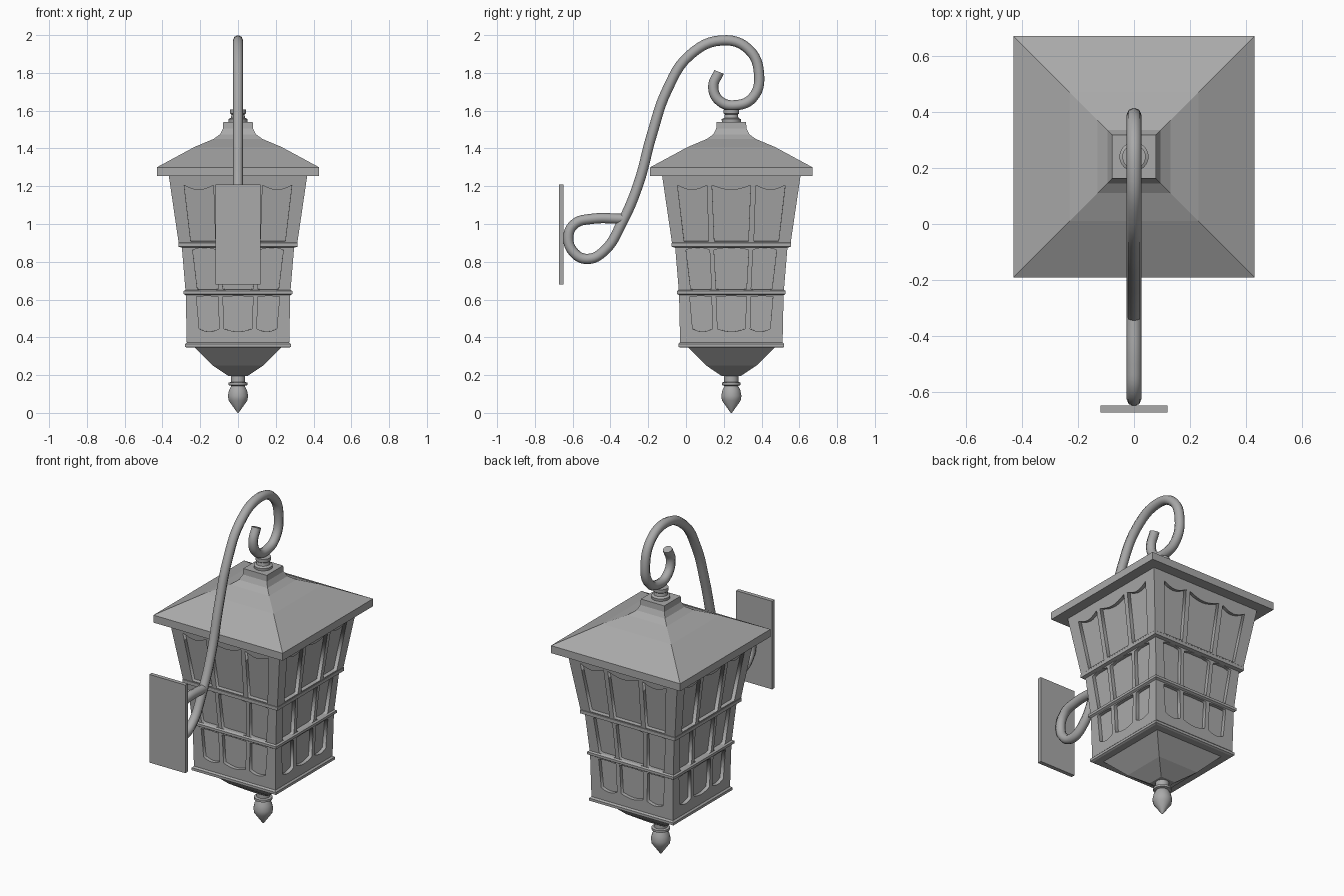
import bpy, bmesh, math
from mathutils import Matrix, Vector

cube = bpy.data.objects.get("Cube")
if cube:
    bpy.data.objects.remove(cube, do_unlink=True)

CY = 0.24  # lantern axis sits behind the wall plate

metal = bpy.data.materials.new("grey metal")
metal.use_nodes = True
colour = (0.4, 0.4, 0.4, 1)
metal.diffuse_color = colour
metal.node_tree.nodes["Principled BSDF"].inputs["Base Color"].default_value = colour


def add_object(name, data):
    ob = bpy.data.objects.new(name, data)
    data.materials.append(metal)
    bpy.context.collection.objects.link(ob)
    return ob


def add_mesh(name, bm):
    bmesh.ops.recalc_face_normals(bm, faces=bm.faces[:])
    me = bpy.data.meshes.new(name)
    bm.to_mesh(me)
    bm.free()
    return add_object(name, me)


def loft(name, profile, sides=4, smooth=False):
    """Stack rings of (half width or radius, z) around the lantern axis."""
    bm = bmesh.new()
    rings = []
    for r, z in profile:
        k = math.sqrt(2) if sides == 4 else 1
        angles = [2 * math.pi * (i + 0.5) / sides for i in range(sides)]
        rings.append([bm.verts.new((k * r * math.cos(a), CY + k * r * math.sin(a), z))
                      for a in angles])
    for low, high in zip(rings, rings[1:]):
        for i in range(sides):
            j = (i + 1) % sides
            bm.faces.new((low[i], low[j], high[j], high[i]))
    bm.faces.new(rings[0])
    bm.faces.new(rings[-1])
    ob = add_mesh(name, bm)
    if smooth:
        bpy.ops.object.select_all(action='DESELECT')
        ob.select_set(True)
        bpy.context.view_layer.objects.active = ob
        bpy.ops.object.shade_smooth_by_angle(angle=math.radians(40))
    return ob


def pane(low, high, zb, zt, bow_b, bow_t, steps=8):
    """Outline of one opening with bowed bottom and top edges."""
    pts = []
    for (a, b), z, bow in ((low, zb, bow_b), (high[::-1], zt, bow_t)):
        for i in range(steps + 1):
            t = i / steps
            pts.append((a + (b - a) * t, z + bow * math.sin(math.pi * t)))
    return pts


def lattice(name, z0, z1, h0, h1, mid, side, zb, zt, bow_b, bow_t, depth=0.022):
    """Four tilted frame plates, each with three openings."""
    length = math.hypot(z1 - z0, h1 - h0)
    outlines = [[(-h0, z0), (h0, z0), (h1, z1), (-h1, z1)]]
    (mb, mt), (sb, st) = mid, side
    outlines.append(pane((-mb, mb), (-mt, mt), zb, zt, bow_b, bow_t))
    right = pane(sb, st, zb, zt, bow_b, bow_t)
    outlines += [right, [(-x, z) for x, z in reversed(right)]]
    cu = bpy.data.curves.new(name, 'CURVE')
    cu.dimensions = '2D'
    cu.fill_mode = 'BOTH'
    cu.extrude = depth / 2
    for pts in outlines:
        sp = cu.splines.new('POLY')
        sp.points.add(len(pts) - 1)
        for p, (x, z) in zip(sp.points, pts):
            p.co = (x, (z - z0) * length / (z1 - z0), 0, 1)
        sp.use_cyclic_u = True
    up = Vector((0, h0 - h1, z1 - z0)).normalized()
    out = Vector((1, 0, 0)).cross(up)
    tilt = Matrix((Vector((1, 0, 0)), up, out)).transposed().to_4x4()
    tilt.translation = Vector((0, -h0, z0)) - out * depth / 2
    cu.materials.append(metal)
    for i, where in enumerate(("front", "left", "back", "right")):
        ob = bpy.data.objects.new(f"{name}_{where}", cu)
        bpy.context.collection.objects.link(ob)
        ob.matrix_world = (Matrix.Translation((0, CY, 0))
                           @ Matrix.Rotation(i * math.pi / 2, 4, 'Z') @ tilt)


# Roof with flared eave and flat cap
loft("roof", [(0.35, 1.255), (0.43, 1.255), (0.43, 1.30), (0.23, 1.408), (0.13, 1.45),
              (0.095, 1.475), (0.08, 1.505), (0.078, 1.54)])

# Recessed panes behind the lattices
loft("panes", [(0.25, 0.36), (0.253, 0.63), (0.255, 0.65), (0.275, 0.88),
               (0.292, 0.9), (0.343, 1.26)])

# Three tiers of window lattice
lattice("lower_lattice", 0.36, 0.64, 0.271, 0.277, (0.073, 0.08),
        ((0.10, 0.205), (0.105, 0.22)), 0.445, 0.615, -0.015, 0.003)
lattice("middle_lattice", 0.635, 0.885, 0.277, 0.298, (0.08, 0.092),
        ((0.105, 0.215), (0.115, 0.24)), 0.655, 0.863, -0.01, 0.012)
lattice("upper_lattice", 0.885, 1.26, 0.312, 0.367, (0.09, 0.102),
        ((0.12, 0.25), (0.13, 0.285)), 0.908, 1.205, 0, -0.025)

# Ledges between the tiers
loft("lower_ledge", [(0.275, 0.622), (0.288, 0.63), (0.288, 0.645), (0.277, 0.652)])
loft("upper_ledge", [(0.296, 0.874), (0.316, 0.88), (0.316, 0.9), (0.312, 0.905)])

# Tray and tapered underside
loft("bottom_tray", [(0.27, 0.345), (0.28, 0.35), (0.28, 0.365), (0.27, 0.375)])
loft("underside", [(0.05, 0.195), (0.135, 0.252), (0.23, 0.347), (0.23, 0.355)])

# Turned finials
loft("bottom_finial", [(0.003, 0), (0.05, 0.065), (0.054, 0.09), (0.048, 0.12), (0.036, 0.143),
                       (0.05, 0.147), (0.05, 0.16), (0.038, 0.164), (0.038, 0.2)], 20, True)
loft("top_collar", [(0.05, 1.535), (0.052, 1.555), (0.038, 1.562), (0.035, 1.58),
                    (0.042, 1.585), (0.042, 1.605)], 20, True)

# Wall plate
bm = bmesh.new()
bmesh.ops.create_cube(bm, size=1, matrix=Matrix.Translation((0, -0.66, 0.945))
                      @ Matrix.Diagonal((0.24, 0.024, 0.53, 1)))
add_mesh("wall_plate", bm)

# Scrolled arm, swept along a smooth path
path = [(-0.33, 1.027), (-0.5, 1.027), (-0.59, 1.0), (-0.623, 0.93), (-0.59, 0.845),
        (-0.52, 0.815), (-0.434, 0.857), (-0.34, 1.005), (-0.254, 1.206), (-0.18, 1.476),
        (-0.1, 1.71), (0.02, 1.894), (0.19, 1.972), (0.33, 1.926), (0.387, 1.79),
        (0.354, 1.67), (0.265, 1.629), (0.18, 1.65), (0.144, 1.725), (0.175, 1.805)]
arm = bpy.data.curves.new("scroll_arm", 'CURVE')
arm.dimensions = '3D'
arm.bevel_depth = 0.027
arm.bevel_resolution = 2
arm.resolution_u = 6
arm.use_fill_caps = True
spline = arm.splines.new('BEZIER')
spline.bezier_points.add(len(path) - 1)
for p, (y, z) in zip(spline.bezier_points, path):
    p.co = (0, y, z)
    p.handle_left_type = p.handle_right_type = 'AUTO'
add_object("scroll_arm", arm)
